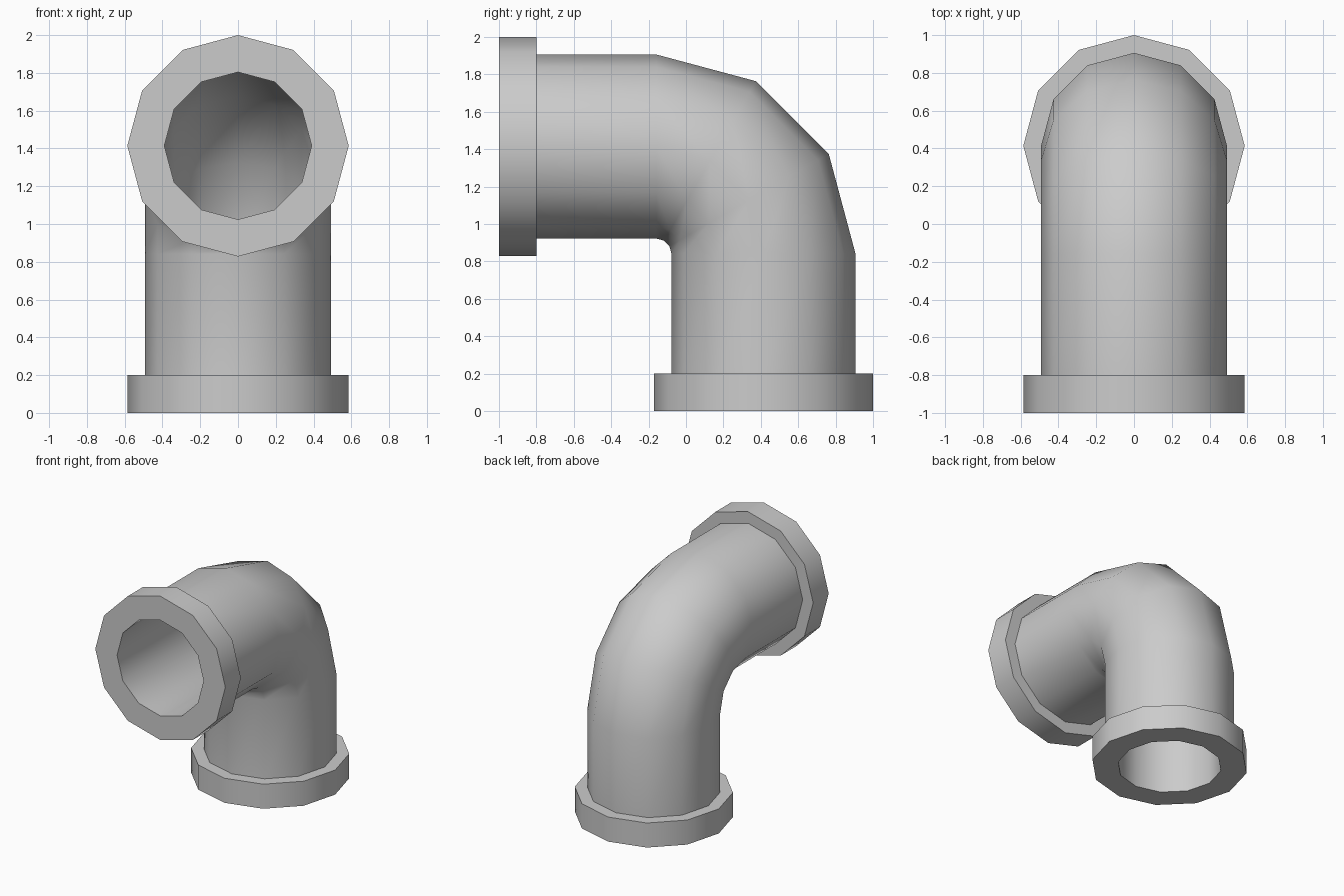
import bpy, bmesh
from math import sin, cos, pi

if "Cube" in bpy.data.objects:
    bpy.data.objects.remove(bpy.data.objects["Cube"])

SIDES = 12
FLANGE, PIPE, BORE = 0.586, 0.492, 0.39
CY, CZ = 0.414, 1.414            # axes of the upright and the level pipe
BY, BZ = -0.158, 0.842           # centre of the bend
BEND = CY - BY

# Stations along the centre line: (y, z, tilt); tilt 0 = upright, pi/2 = level
bottom, bottom_step = (CY, 0, 0), (CY, 0.2, 0)
front, front_step = (-1, CZ, pi / 2), (-0.8, CZ, pi / 2)
bend = [(BY + BEND * cos(a), BZ + BEND * sin(a), a)
        for a in (i * pi / 6 for i in range(4))]

# Outer skin from bottom to front, then back through the bore
rings = [(bottom, FLANGE), (bottom_step, FLANGE), (bottom_step, PIPE)]
rings += [(s, PIPE) for s in bend]
rings += [(front_step, PIPE), (front_step, FLANGE), (front, FLANGE), (front, BORE)]
rings += [(s, BORE) for s in reversed(bend)]
rings += [(bottom, BORE)]

bm = bmesh.new()


def add_ring(station, radius):
    y, z, tilt = station
    verts = []
    for i in range(SIDES):
        a = 2 * pi * i / SIDES
        out = radius * sin(a)
        verts.append(bm.verts.new((radius * cos(a), y + out * cos(tilt), z + out * sin(tilt))))
    return verts


loops = [add_ring(s, r) for s, r in rings]
for k, lower in enumerate(loops):
    upper = loops[(k + 1) % len(loops)]
    for i in range(SIDES):
        j = (i + 1) % SIDES
        bm.faces.new((lower[i], lower[j], upper[j], upper[i]))
bmesh.ops.recalc_face_normals(bm, faces=bm.faces)

# Elbow pipe with a flange at each end
mesh = bpy.data.meshes.new("elbow_pipe")
bm.to_mesh(mesh)
bm.free()
pipe = bpy.data.objects.new("elbow_pipe", mesh)
bpy.context.collection.objects.link(pipe)
bpy.context.view_layer.objects.active = pipe
pipe.select_set(True)
bpy.ops.object.shade_smooth_by_angle(angle=pi / 4)
